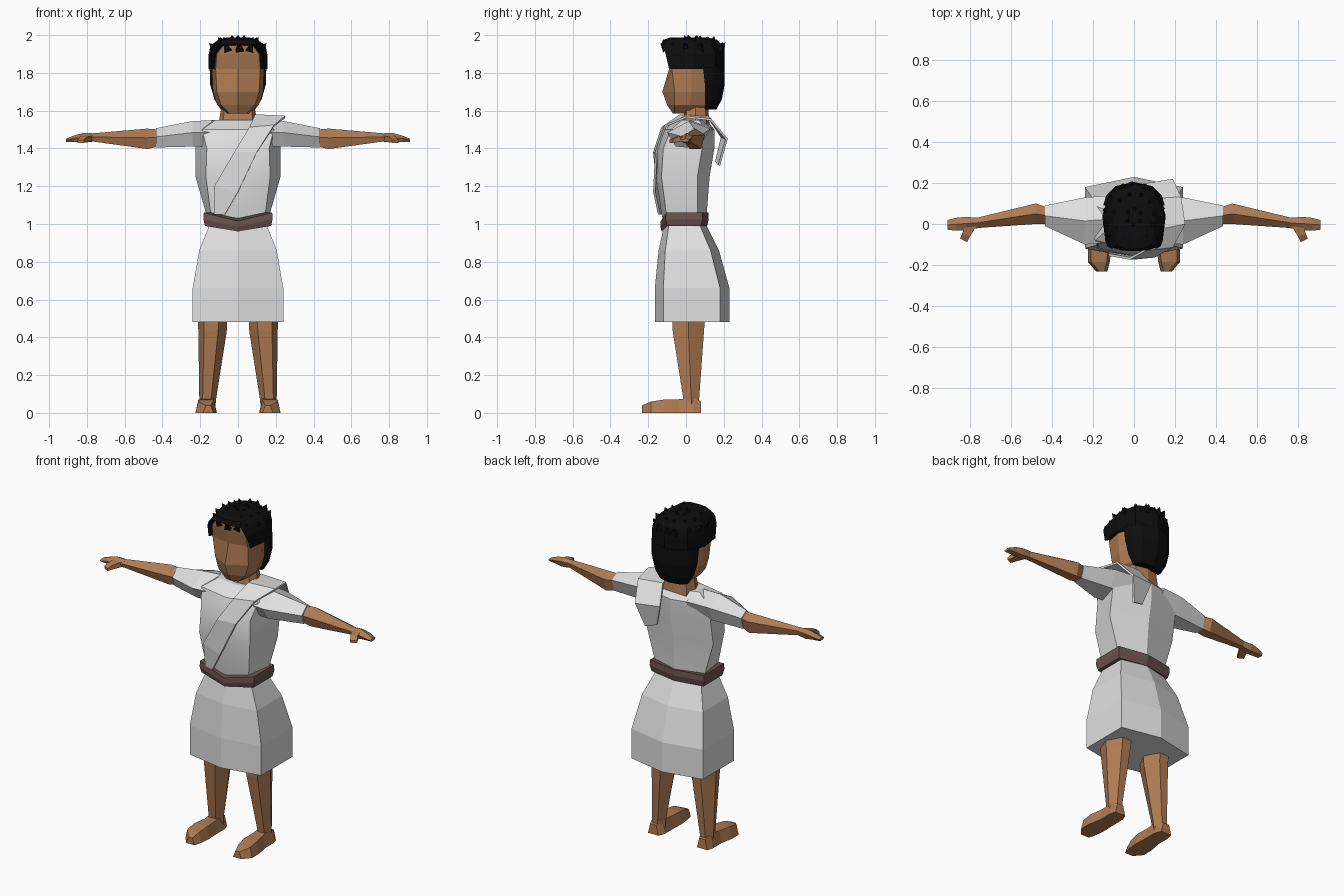
import bpy, bmesh, math, random
from mathutils import Vector

if "Cube" in bpy.data.objects:
    bpy.data.objects.remove(bpy.data.objects["Cube"])

random.seed(4)


def material(name, rgb):
    m = bpy.data.materials.new(name)
    m.diffuse_color = (*rgb, 1)
    m.use_nodes = True
    m.node_tree.nodes["Principled BSDF"].inputs["Base Color"].default_value = m.diffuse_color
    return m


SKIN = material("brown skin", (0.43, 0.20, 0.088))
CLOTH = material("pale cloth", (0.75, 0.75, 0.75))
LEATHER = material("dark leather", (0.15, 0.085, 0.085))
HAIR = material("black hair", (0.004, 0.004, 0.004))


def finish(bm, name, mat, mirror=False, smooth=0):
    bmesh.ops.recalc_face_normals(bm, faces=bm.faces)
    me = bpy.data.meshes.new(name)
    bm.to_mesh(me)
    bm.free()
    me.materials.append(mat)
    ob = bpy.data.objects.new(name, me)
    bpy.context.collection.objects.link(ob)
    if mirror:
        ob.modifiers.new("mirror", 'MIRROR')
    if smooth:
        bpy.context.view_layer.objects.active = ob
        ob.select_set(True)
        bpy.ops.object.shade_smooth_by_angle(angle=math.radians(smooth))
        ob.select_set(False)
    return ob


def loft(name, rings, mat, **kw):
    """Skin a list of equal-length point rings and cap both ends."""
    bm = bmesh.new()
    rows = [[bm.verts.new(p) for p in r] for r in rings]
    n = len(rows[0])
    for a, b in zip(rows, rows[1:]):
        for i in range(n):
            j = (i + 1) % n
            bm.faces.new((a[i], a[j], b[j], b[i]))
    bm.faces.new(rows[0])
    bm.faces.new(rows[-1])
    return finish(bm, name, mat, **kw)


def sym(z, front, *sides, back):
    """Left-right symmetric horizontal ring: front y, side points, back y."""
    right = [(x, y, z) for x, y in sides]
    left = [(-x, y, z) for x, y in reversed(sides)]
    return [(0, front, z)] + right + [(0, back, z)] + left


def arm_ring(x, y0, y1, z0, z1):
    w, h = y1 - y0, z1 - z0
    return [(x, y0 + .5 * w, z1), (x, y1, z1 - .3 * h), (x, y1 - .2 * w, z0),
            (x, y0 + .2 * w, z0), (x, y0, z1 - .45 * h)]


def leg_ring(z, x0, x1, y0, y1):
    w, ym = x1 - x0, (y0 + y1) / 2
    return [(x0 + .3 * w, y0, z), (x1 - .2 * w, y0, z), (x1, ym, z),
            (x1 - .3 * w, y1, z), (x0 + .3 * w, y1, z), (x0, ym, z)]


def foot_ring(y, x0, x1, h):
    return [(x0, y, 0), (x1, y, 0), (x1 - .015, y, h), (x0 + .015, y, h)]


# Tunic: skirt and upper body
loft("skirt", [
    sym(0.48, -.165, (.24, -.12), (.24, .18), back=.23),
    sym(0.66, -.165, (.24, -.12), (.24, .18), back=.23),
    sym(0.86, -.145, (.205, -.11), (.205, .13), back=.175),
    sym(1.00, -.115, (.15, -.09), (.15, .07), back=.105)], CLOTH)
loft("tunic_body", [
    sym(0.98, -.115, (.14, -.095), (.155, .06), back=.10),
    sym(1.06, -.130, (.145, -.105), (.17, .06), back=.11),
    sym(1.25, -.160, (.17, -.13), (.225, .06), back=.125),
    sym(1.40, -.155, (.165, -.12), (.225, .085), back=.15),
    sym(1.50, -.120, (.19, -.08), (.22, .10), back=.15),
    sym(1.55, -.040, (.12, -.02), (.14, .07), back=.11)], CLOTH, smooth=25)
loft("sleeve", [
    arm_ring(.10, -.09, .14, 1.41, 1.55),
    arm_ring(.24, -.10, .13, 1.41, 1.545),
    arm_ring(.435, -.01, .09, 1.405, 1.507)], CLOTH, mirror=True)

# Belt dipping at the front
belt = []
for dz, grow, dip in ((0, .0, .03), (.035, .008, .04), (.07, .006, .045)):
    ring = sym(.99 + dz, -.128 - grow, (.175 + grow, -.10 - grow),
               (.175 + grow, .08 + grow), back=.112 + grow)
    ring[0] = (0, ring[0][1], ring[0][2] - dip)
    belt.append(ring)
loft("belt", belt, LEATHER)

# Sash over one shoulder, front waist to back
sash = [((-.125, -.128, 1.05), (-.07, -.142, 1.05)),
        ((-.125, -.150, 1.20), (.00, -.168, 1.17)),
        ((-.02, -.168, 1.38), (.10, -.158, 1.38)),
        ((.06, -.125, 1.51), (.19, -.110, 1.52)),
        ((.09, -.03, 1.575), (.25, .00, 1.567)),
        ((.07, .12, 1.565), (.23, .13, 1.553)),
        ((.04, .19, 1.46), (.19, .215, 1.45)),
        ((.08, .16, 1.33), (.15, .175, 1.31))]
bm = bmesh.new()
pairs = [[bm.verts.new(p) for p in pr] for pr in sash]
for a, b in zip(pairs, pairs[1:]):
    bm.faces.new((a[0], a[1], b[1], b[0]))
ob = finish(bm, "sash", CLOTH)
mod = ob.modifiers.new("thickness", 'SOLIDIFY')
mod.thickness, mod.offset = 0.012, 0

# Arms, hands and thumbs
loft("forearm", [
    arm_ring(.42, .0, .08, 1.41, 1.50),
    arm_ring(.48, .0, .10, 1.397, 1.505),
    arm_ring(.77, -.02, .03, 1.437, 1.48)], SKIN, mirror=True)
loft("hand", [
    arm_ring(.76, -.02, .03, 1.437, 1.48),
    arm_ring(.82, -.03, .035, 1.43, 1.482),
    arm_ring(.87, -.033, .03, 1.435, 1.468),
    arm_ring(.91, -.028, .02, 1.435, 1.452)], SKIN, mirror=True)
loft("thumb", [
    [(.77, -.01, z0), (.83, -.02, z0), (.83, -.02, z1), (.77, -.01, z1)]
    if k == 0 else
    [(.80, -.06, z0), (.84, -.05, z0), (.84, -.05, z1), (.80, -.06, z1)]
    if k == 1 else
    [(.815, -.088, z0), (.85, -.07, z0), (.85, -.07, z1), (.815, -.088, z1)]
    for k, (z0, z1) in enumerate(((1.438, 1.468), (1.433, 1.46), (1.43, 1.445)))],
    SKIN, mirror=True)

# Legs and feet
loft("leg", [
    leg_ring(.60, .05, .215, -.08, .11),
    leg_ring(.43, .06, .21, -.07, .095),
    leg_ring(.08, .115, .205, -.015, .07),
    leg_ring(.03, .12, .20, -.01, .07)], SKIN, mirror=True)
loft("foot", [
    foot_ring(.08, .13, .20, .06),
    foot_ring(.04, .115, .21, .08),
    foot_ring(-.04, .115, .21, .072),
    foot_ring(-.12, .112, .225, .07),
    foot_ring(-.185, .118, .225, .06),
    foot_ring(-.232, .13, .185, .04)], SKIN, mirror=True)

# Neck and head
loft("neck", [
    sym(1.52, -.02, (.08, -.01), (.105, .05), (.08, .11), back=.125),
    sym(1.64, .0, (.07, .01), (.085, .05), (.07, .10), back=.115)], SKIN)
loft("head", [
    sym(1.585, -.070, (.045, -.06), (.06, .02), (.05, .10), back=.11),
    sym(1.630, -.100, (.090, -.06), (.11, .02), (.085, .11), back=.13),
    sym(1.700, -.125, (.112, -.06), (.133, .03), (.10, .13), back=.15),
    sym(1.820, -.090, (.118, -.075), (.138, .03), (.10, .13), back=.15),
    sym(1.900, -.108, (.112, -.09), (.13, .03), (.10, .13), back=.15),
    sym(1.955, -.115, (.070, -.10), (.10, .03), (.08, .12), back=.14)], SKIN)

# Hair: cap with temples, nape and small tufts
loft("hair_cap", [
    sym(1.82, .00, (.10, -.02), (.14, -.083), (.155, .04), (.12, .155), back=.205),
    sym(1.90, -.01, (.10, -.03), (.13, -.108), (.155, .04), (.12, .155), back=.205),
    sym(1.935, -.04, (.085, -.06), (.112, -.12), (.148, .04), (.115, .15), back=.20),
    sym(1.95, -.132, (.06, -.130), (.10, -.118), (.138, .04), (.11, .145), back=.19),
    sym(1.975, -.122, (.05, -.118), (.085, -.10), (.105, .04), (.085, .125), back=.165),
    sym(1.988, -.08, (.03, -.07), (.05, -.05), (.06, .04), (.04, .09), back=.11)], HAIR)
loft("hair_nape", [
    sym(1.605, .10, (.06, .10), (.09, .10), (.09, .12), (.07, .145), back=.16),
    sym(1.66, .10, (.06, .10), (.125, .10), (.12, .13), (.085, .17), back=.19),
    sym(1.74, .10, (.06, .10), (.148, .10), (.135, .14), (.09, .185), back=.205),
    sym(1.83, .10, (.06, .10), (.15, .09), (.135, .14), (.09, .18), back=.205)], HAIR)

bm = bmesh.new()
spots = [(0.03, 6, 1.985), (0.085, 11, 1.972), (0.125, 14, 1.945)]
for radius, count, z in spots:
    for k in range(count):
        a = math.tau * k / count + random.uniform(-.1, .1)
        base = Vector((radius * math.sin(a), .04 - radius * 1.15 * math.cos(a), z - .02))
        lean = Vector((base.x * .9, (base.y - .04) * .7 - .02, .12)).normalized()
        side = lean.orthogonal().normalized()
        other = lean.cross(side)
        foot = [bm.verts.new(base + .03 * (math.cos(t) * side + math.sin(t) * other))
                for t in (0, math.tau / 4, math.tau / 2, math.tau * .75)]
        tip = base + lean * .045
        tip.z = min(tip.z, 2.0)
        top = bm.verts.new(tip)
        bm.faces.new(foot)
        for i in range(4):
            bm.faces.new((foot[i], foot[(i + 1) % 4], top))
finish(bm, "hair_tufts", HAIR)
